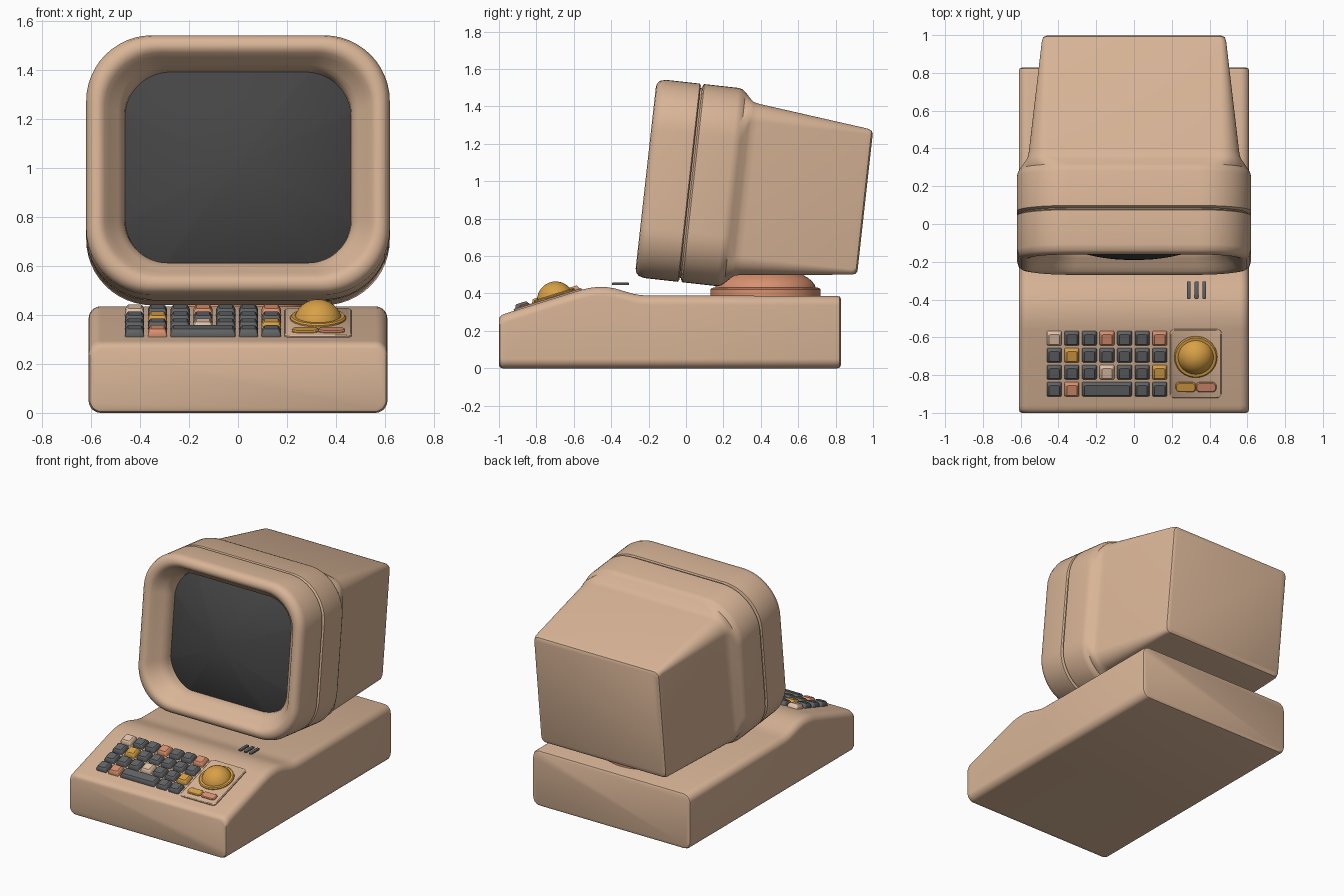
import bpy, bmesh, math

if "Cube" in bpy.data.objects:
    bpy.data.objects.remove(bpy.data.objects["Cube"])


def material(name, hex_code):
    rgb = [int(hex_code[i:i + 2], 16) / 255 for i in (0, 2, 4)]
    lin = [c / 12.92 if c <= 0.04045 else ((c + 0.055) / 1.055) ** 2.4 for c in rgb]
    m = bpy.data.materials.new(name)
    m.diffuse_color = (*lin, 1)
    m.use_nodes = True
    m.node_tree.nodes["Principled BSDF"].inputs["Base Color"].default_value = m.diffuse_color
    return m


TAN = material("tan_plastic", "D9B597")
CREAM = material("cream_key", "E3C3AA")
GREY = material("grey_key", "626365")
GLASS = material("dark_glass", "454545")
OCHRE = material("ochre", "D8A046")
SALMON = material("salmon", "D9916F")


def rounded_rect(hw, hh, r, n=9):
    """Rounded rectangle outline; a circle when hw == hh == r."""
    pts = []
    for k, (sx, sy) in enumerate(((1, 1), (-1, 1), (-1, -1), (1, -1))):
        for i in range(n + 1):
            a = (k + i / n) * math.pi / 2
            pts.append((sx * (hw - r) + r * math.cos(a), sy * (hh - r) + r * math.sin(a)))
    return pts


def loft(name, stations, place, mat, closed=False, n=9, angle=35):
    """Skin rounded rectangles (depth, half width, half height, radius)."""
    bm = bmesh.new()
    rings = [[bm.verts.new(place(x, v, d)) for x, v in rounded_rect(hw, hh, r, n)]
             for d, hw, hh, r in stations]
    pairs = list(zip(rings, rings[1:]))
    if closed:
        pairs.append((rings[-1], rings[0]))
    else:
        bm.faces.new(rings[0])
        bm.faces.new(rings[-1])
    for a, b in pairs:
        for i in range(len(a)):
            j = (i + 1) % len(a)
            bm.faces.new((a[i], a[j], b[j], b[i]))
    bmesh.ops.remove_doubles(bm, verts=bm.verts, dist=1e-5)
    bmesh.ops.recalc_face_normals(bm, faces=bm.faces)
    me = bpy.data.meshes.new(name)
    bm.to_mesh(me)
    bm.free()
    me.materials.append(mat)
    ob = bpy.data.objects.new(name, me)
    bpy.context.collection.objects.link(ob)
    bpy.ops.object.select_all(action='DESELECT')
    ob.select_set(True)
    bpy.context.view_layer.objects.active = ob
    bpy.ops.object.shade_smooth_by_angle(angle=math.radians(angle))
    return ob


# --- base: side profile as (y, half width, bottom, top)
profile = [(-1, .595, .015, .265), (-.994, .605, .005, .277), (-.98, .61, 0, .288),
           (-.96, .61, 0, .2945), (-.56, .61, 0, .4195), (-.52, .61, 0, .429),
           (-.48, .61, 0, .434), (-.43, .61, 0, .435), (-.38, .61, 0, .427),
           (-.33, .61, 0, .412), (-.28, .61, 0, .398), (-.24, .61, 0, .391),
           (-.2, .61, 0, .389), (.81, .61, 0, .387), (.822, .606, .004, .383),
           (.828, .595, .015, .372)]
tops = {y: (b + t) / 2 for y, w, b, t in profile}
loft("base", [(y, w, (t - b) / 2, .05) for y, w, b, t in profile],
     lambda x, v, y: (x, y, tops[y] + v), TAN)

# --- monitor, tilted back
T = math.radians(6.34)


def monitor(x, v, d):
    return (x, -.215 + d * math.cos(T) + v * math.sin(T),
            1.018 - d * math.sin(T) + v * math.cos(T))


def shell(sections):
    return [(d, w, h, .27 - (.62 - w) * .6) for d, w, h in sections]


loft("screen_bezel", shell([
    (.238, .61, .523), (.232, .62, .533), (.05, .62, .533), (.02, .612, .525),
    (.004, .595, .508), (0, .575, .488), (.003, .56, .473), (.015, .545, .458),
    (.04, .527, .442), (.08, .49, .415), (.10, .473, .402), (.13, .463, .393),
    (.225, .455, .385)]), monitor, TAN, closed=True, n=12)

housing = shell([(.225, .59, .503), (.246, .60, .513), (.25, .613, .526), (.256, .62, .533),
                 (.44, .62, .533), (.462, .615, .528), (.48, .605, .514)])
housing += [(.515, .573, .478, .13), (.53, .564, .467, .11), (.56, .557, .46, .1),
            (1.15, .488, .393, .03), (1.172, .481, .385, .035), (1.18, .465, .369, .03)]
loft("monitor_housing", housing, monitor, TAN, n=12)

# domed glass
loft("screen", [(s, .48 * s, .41 * s, .19 * s) for s in [.03] + [i / 12 for i in range(1, 13)]],
     lambda x, v, s: monitor(x, v, .03 + (x * x + v * v) / 2.08), GLASS, n=12, angle=50)

# --- swivel foot
loft("swivel_foot", [(z, r, r, r) for z, r in (
    (.37, .295), (.422, .295), (.43, .287), (.432, .268), (.445, .264), (.465, .25),
    (.485, .225), (.505, .19), (.53, .15))],
     lambda x, y, z: (x, .425 + y, z), SALMON, n=14)

# --- sloped deck placement
A = math.atan(.3125)


def deck(x0, y0):
    z0 = .282 + .3125 * (y0 + 1)
    return lambda x, y, h: (x0 + x, y0 + y * math.cos(A) - h * math.sin(A),
                            z0 + y * math.sin(A) + h * math.cos(A))


def cap(name, x, y, hw, mat, hh=.039, h=.03):
    loft(name, [(-.01, hw, hh, .008), (h * .3, hw, hh, .008), (h * .85, hw - .007, hh - .007, .008),
                (h, hw - .012, hh - .012, .006)], deck(x, y), mat, n=3)


# --- keyboard: g grey, c cream, s salmon, o ochre, B long bar, blank skipped
colours = {"g": GREY, "c": CREAM, "s": SALMON, "o": OCHRE, "B": GREY}
for row, line in enumerate(("cggsggs", "goggggg", "gggcggo", "gs B gg")):
    for col, ch in enumerate(line):
        if ch == " ":
            continue
        width = .132 if ch == "B" else .039
        cap(f"key_{row}_{col}", -.422 + .093 * col, -.603 - .09 * row, width, colours[ch])

# --- trackball panel
loft("trackball_panel", [(-.01, .137, .19, .025), (.006, .137, .19, .025), (.01, .132, .185, .022)],
     deck(.327, -.738), TAN, n=5)
loft("trackball_collar", [(-.01, .114, .114, .114), (.016, .114, .114, .114),
                          (.022, .108, .108, .108), (.022, .09, .09, .09)],
     deck(.327, -.70), OCHRE, n=12)
ball = [(-.012 + .1 * math.sin(a), .1 * math.cos(a)) for a in
        [math.radians(k) for k in (0, 12, 24, 36, 48, 60, 70, 79, 86, 89)]]
loft("trackball", [(h, r, r, r) for h, r in ball], deck(.327, -.70), OCHRE, n=12)
for name, x, mat in (("left_button", .274, OCHRE), ("right_button", .382, SALMON)):
    loft(name, [(0, .054, .027, .02), (.014, .054, .027, .02), (.019, .049, .022, .016)],
         deck(x, -.86), mat, n=5)

# --- vent bars
for i in range(3):
    loft(f"vent_bar_{i}", [(.446, .01, .046, .004), (.456, .01, .046, .004), (.46, .007, .035, .004)],
         lambda x, y, z: (.29 + .041 * i + x, -.35 + y, z), GREY, n=3)
